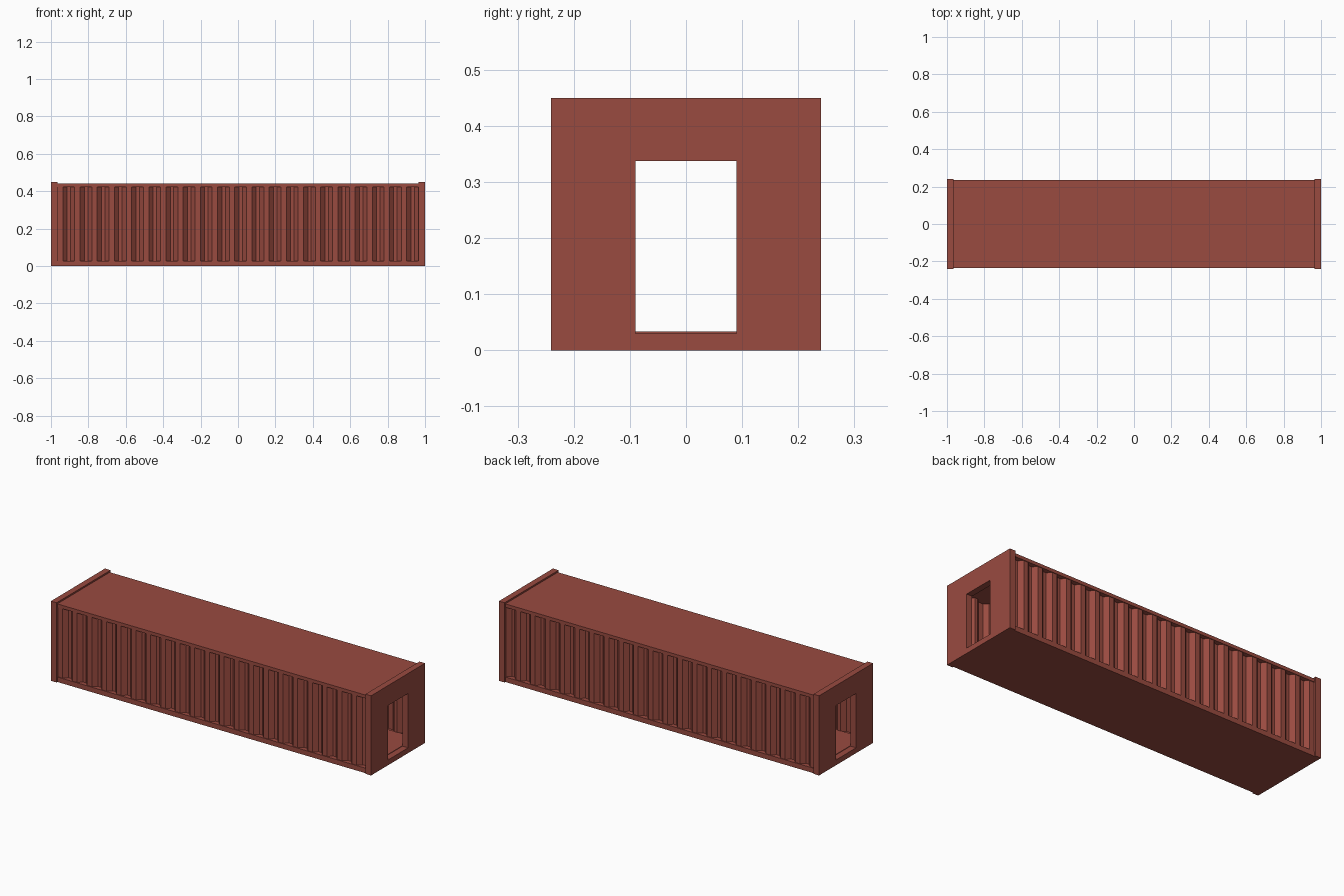
import bpy, bmesh

if "Cube" in bpy.data.objects:
    bpy.data.objects.remove(bpy.data.objects["Cube"])

red = bpy.data.materials.new("container red")
red.diffuse_color = (0.32, 0.07, 0.051, 1)
red.use_nodes = True
red.node_tree.nodes["Principled BSDF"].inputs["Base Color"].default_value = red.diffuse_color


def finish(name, bm):
    me = bpy.data.meshes.new(name)
    bm.to_mesh(me)
    bm.free()
    me.materials.append(red)
    ob = bpy.data.objects.new(name, me)
    bpy.context.collection.objects.link(ob)
    return ob


def box(name, x0, x1, y0, y1, z0, z1):
    bm = bmesh.new()
    bmesh.ops.create_cube(bm, size=1)
    for v in bm.verts:
        v.co.x = x1 if v.co.x > 0 else x0
        v.co.y = y1 if v.co.y > 0 else y0
        v.co.z = z1 if v.co.z > 0 else z0
    return finish(name, bm)


INNER = 0.965          # where the end frames start
Z_LOW, Z_HIGH = 0.028, 0.422   # corrugated panel limits

# floor and roof slabs, with the side rails as their edges
box("floor", -INNER, INNER, -0.208, 0.208, 0.0, 0.033)
box("roof", -INNER, INNER, -0.234, 0.234, Z_HIGH, 0.441)

# end frames with a doorway through each
for side, s in (("right", 1), ("left", -1)):
    bm = bmesh.new()
    outer = [(-0.241, 0), (0.241, 0), (0.241, 0.45), (-0.241, 0.45)]
    hole = [(-0.09, 0.03), (0.09, 0.03), (0.09, 0.337), (-0.09, 0.337)]
    rings = [[bm.verts.new((s * x, y, z)) for y, z in ring]
             for x in (1.0, INNER) for ring in (outer, hole)]
    fo, fh, bo, bh = rings
    for i in range(4):
        j = (i + 1) % 4
        for a, b in ((fo, fh), (fh, bh), (bh, bo), (bo, fo)):
            bm.faces.new((a[i], a[j], b[j], b[i]))
    bmesh.ops.recalc_face_normals(bm, faces=bm.faces)
    finish(side + "_end_frame", bm)

# corrugated side walls and their bottom rails
PERIODS = 21
pitch = 2 * INNER / PERIODS
OUT, IN, THICK = 0.230, 0.208, 0.003
profile = []
for k in range(PERIODS):
    x = -INNER + k * pitch
    for frac, y in ((0.0, OUT), (0.31, OUT), (0.56, IN), (0.76, IN)):
        profile.append((x + frac * pitch, y))
profile.append((INNER, OUT))

for side, s in (("front", -1), ("back", 1)):
    box(side + "_bottom_rail", -INNER, INNER, *sorted((s * 0.2, s * 0.234)), 0.0, Z_LOW)
    bm = bmesh.new()
    cols = [[bm.verts.new((x, s * y, z))
             for y, z in ((yo, Z_LOW), (yo, Z_HIGH), (yo - THICK, Z_HIGH), (yo - THICK, Z_LOW))]
            for x, yo in profile]
    for a, b in zip(cols, cols[1:]):
        for i in range(4):
            j = (i + 1) % 4
            bm.faces.new((a[i], a[j], b[j], b[i]))
    bm.faces.new(cols[0])
    bm.faces.new(cols[-1])
    bmesh.ops.recalc_face_normals(bm, faces=bm.faces)
    finish(side + "_corrugated_wall", bm)
